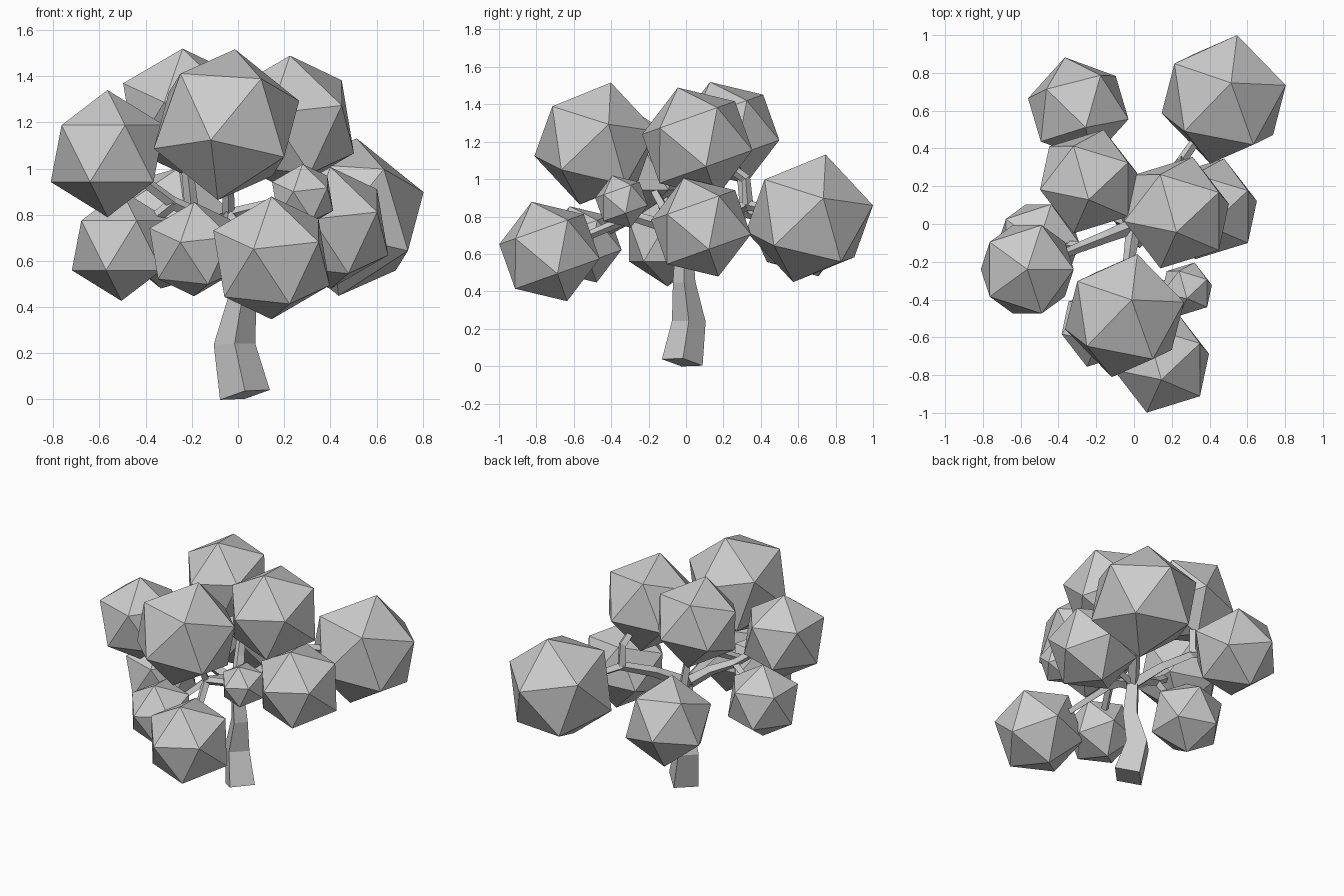
import bpy, bmesh, math
from mathutils import Vector, Matrix

if "Cube" in bpy.data.objects:
    bpy.data.objects.remove(bpy.data.objects["Cube"])


def finish(bm, name):
    bmesh.ops.recalc_face_normals(bm, faces=bm.faces)
    me = bpy.data.meshes.new(name)
    bm.to_mesh(me)
    bm.free()
    ob = bpy.data.objects.new(name, me)
    bpy.context.collection.objects.link(ob)


def tube(name, points, radii):
    """Four-sided limb whose corners point along x and y."""
    bm = bmesh.new()
    pts = [Vector(p) for p in points]
    rings = []
    for i, p in enumerate(pts):
        d = (pts[min(i + 1, len(pts) - 1)] - pts[max(i - 1, 0)]).normalized()
        ref = Vector((1, 0, 0)) if abs(d.x) < 0.7 else Vector((0, 0, 1))
        u = (ref - d * ref.dot(d)).normalized()
        v = d.cross(u)
        rings.append([bm.verts.new(p + radii[i] * (u * math.cos(a) + v * math.sin(a)))
                      for a in (0, math.pi / 2, math.pi, 1.5 * math.pi)])
    for a, b in zip(rings, rings[1:]):
        for k in range(4):
            bm.faces.new((a[k], a[(k + 1) % 4], b[(k + 1) % 4], b[k]))
    bm.faces.new(rings[0])
    bm.faces.new(rings[-1])
    finish(bm, name)


def frame(d1, d2):
    a = Vector(d1).normalized()
    c = a.cross(Vector(d2)).normalized()
    return Matrix((a, c, a.cross(c))).transposed()


# Leaf clump tilts, each given by two neighbouring corners of the icosahedron
BASE = ((0, 0, 1), (0.276, -0.851, 0.447))
TILTS = {
    "upright": BASE,
    "back": ((0.11, 0.245, 0.96), (0.2, 0.96, 0.19)),
    "front": ((0, -0.335, 0.943), (-0.28, -0.95, 0.09)),
    "turned": ((0.14, -0.35, 0.93), (0.25, -0.97, 0.07)),
}


def clump(name, centre, radius, tilt):
    bm = bmesh.new()
    bmesh.ops.create_icosphere(bm, subdivisions=1, radius=radius)
    rot = frame(*TILTS[tilt]) @ frame(*BASE).transposed()
    bmesh.ops.transform(bm, matrix=Matrix.Translation(centre) @ rot.to_4x4(), verts=bm.verts)
    finish(bm, name)


# Foliage
leaves = [
    ((-0.295, 0.61, 0.742), 0.282, "turned"),
    ((-0.24, 0.225, 1.248), 0.288, "front"),
    ((0.475, 0.66, 0.79), 0.354, "back"),
    ((0.225, 0.06, 1.197), 0.31, "front"),
    ((0.40, 0.08, 0.743), 0.28, "front"),
    ((-0.565, -0.24, 1.065), 0.275, "upright"),
    ((-0.505, -0.10, 0.667), 0.24, "upright"),
    ((-0.05, -0.485, 1.19), 0.339, "back"),
    ((0.145, -0.73, 0.613), 0.282, "front"),
    ((-0.19, -0.55, 0.651), 0.216, "front"),
    ((0.28, -0.345, 0.88), 0.148, "front"),
]
for i, (c, r, t) in enumerate(leaves):
    clump(f"leaf_clump_{i + 1}", c, r, t)

# Trunk
FORK = (0.0, -0.01, 0.68)
tube("trunk", [(0.03, -0.02, 0.02), (-0.015, 0.015, 0.24), (0.02, -0.01, 0.45), FORK],
     [0.11, 0.09, 0.06, 0.045])

# Main boughs, then twigs running into the clumps
BACK, LEFT, FRONT = (0.25, 0.33, 0.86), (-0.28, -0.12, 0.85), (-0.04, -0.28, 0.80)
REAR = (-0.2, 0.32, 0.82)
for side, tip in (("right", BACK), ("left", LEFT), ("front", FRONT), ("rear", REAR)):
    mid = Vector(FORK).lerp(Vector(tip), 0.5) + Vector((0, 0, 0.02))
    tube(f"bough_{side}", [FORK, mid, tip], [0.042, 0.033, 0.028])

twigs = [(BACK, 2), (LEFT, 5), (LEFT, 6), (FRONT, 7), (FRONT, 8),
         (FRONT, 9), (FRONT, 10), (REAR, 0), (FORK, 4)]
for n, (start, i) in enumerate(twigs):
    tube(f"twig_{n + 1}", [start, leaves[i][0]], [0.027, 0.02])
tube("twig_back_upper", [BACK, (0.25, 0.32, 1.0), leaves[3][0]], [0.03, 0.028, 0.02])
tube("twig_rear_upper", [REAR, (-0.22, 0.3, 1.0), leaves[1][0]], [0.03, 0.026, 0.02])
